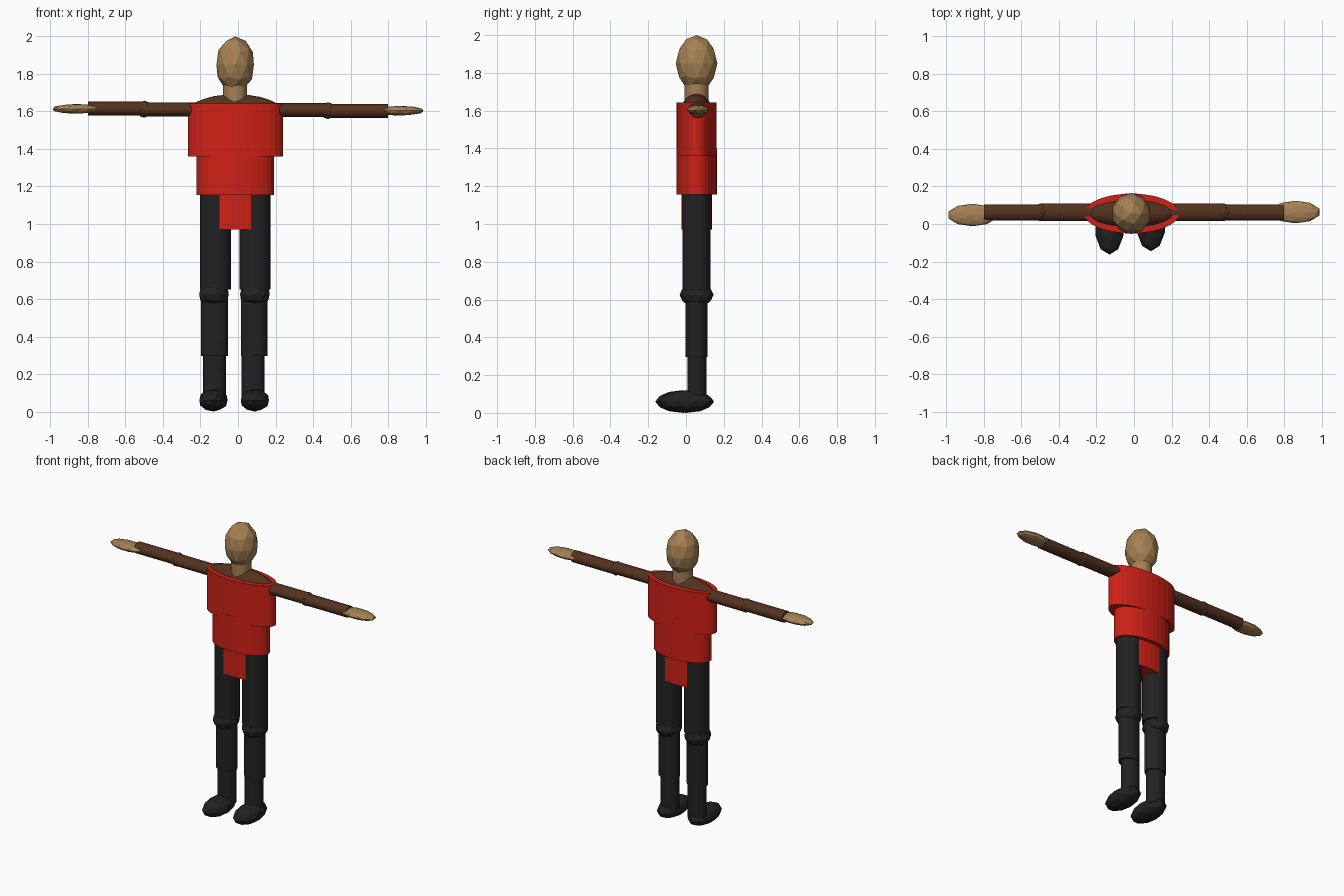
import bpy
from math import pi

if "Cube" in bpy.data.objects:
    bpy.data.objects.remove(bpy.data.objects["Cube"])


def material(name, rgb):
    m = bpy.data.materials.new(name)
    m.diffuse_color = (*rgb, 1)
    m.use_nodes = True
    m.node_tree.nodes["Principled BSDF"].inputs["Base Color"].default_value = m.diffuse_color
    return m


RED = material("red_cloth", (0.62, 0.015, 0.008))
BROWN = material("brown_cloth", (0.09, 0.032, 0.014))
SKIN = material("tan_skin", (0.38, 0.22, 0.085))
BLACK = material("black_cloth", (0.016, 0.016, 0.017))


def finish(name, mat, scale):
    ob = bpy.context.object
    ob.name = name
    ob.scale = scale
    ob.data.materials.append(mat)
    return ob


def ball(name, mat, centre, radii, detail=2):
    """Faceted ellipsoid."""
    bpy.ops.mesh.primitive_ico_sphere_add(subdivisions=detail, radius=1, location=centre)
    return finish(name, mat, radii)


def column(name, mat, x, y, z0, z1, rx, ry):
    """Upright elliptical cylinder."""
    bpy.ops.mesh.primitive_cylinder_add(vertices=32, radius=1, depth=1,
                                        location=(x, y, (z0 + z1) / 2))
    return finish(name, mat, (rx, ry, z1 - z0))


def sleeve(name, mat, x0, x1, y, z, ry, rz):
    """Elliptical cylinder lying along x."""
    bpy.ops.mesh.primitive_cylinder_add(vertices=32, radius=1, depth=1,
                                        location=((x0 + x1) / 2, y, z),
                                        rotation=(0, pi / 2, 0))
    return finish(name, mat, (rz, ry, abs(x1 - x0)))


# Head, neck and shoulders
ball("head", SKIN, (-0.015, 0.056, 1.85), (0.105, 0.11, 0.15))
column("neck", SKIN, -0.015, 0.056, 1.62, 1.76, 0.064, 0.064)
ball("shoulders", BROWN, (-0.015, 0.056, 1.60), (0.25, 0.08, 0.092), 3)

# Tunic in three tiers
column("chest", RED, -0.013, 0.056, 1.36, 1.642, 0.253, 0.106)
column("waist", RED, -0.015, 0.056, 1.155, 1.40, 0.206, 0.107)
column("hips", RED, -0.015, 0.056, 0.97, 1.18, 0.187, 0.081)

# Arms: side, elbow x, height of upper arm / forearm / hand, hand y
for side, s, elbow, z_up, z_low, z_hand, y_hand in (
        ("left", -1, -0.50, 1.61, 1.615, 1.614, 0.048),
        ("right", 1, 0.48, 1.607, 1.602, 1.604, 0.064)):
    sleeve(side + "_upper_arm", BROWN, s * 0.12, elbow, 0.062, z_up, 0.047, 0.037)
    ball(side + "_elbow", BROWN, (elbow, 0.062, (z_up + z_low) / 2), (0.04, 0.047, 0.045))
    sleeve(side + "_forearm", BROWN, elbow, s * 0.80, 0.062, z_low, 0.043, 0.037)
    ball(side + "_hand", SKIN, (s * 0.862, y_hand, z_hand), (0.133, 0.06, 0.026))

# Legs: side, x of thigh / knee / calf / ankle / foot, foot y
for side, thigh, knee, calf, ankle, foot, y_foot in (
        ("left", -0.12, -0.128, -0.125, -0.125, -0.131, -0.016),
        ("right", 0.09, 0.09, 0.087, 0.08, 0.09, 0.002)):
    column(side + "_thigh", BLACK, thigh, 0.056, 0.65, 1.18, 0.082, 0.075)
    ball(side + "_knee", BLACK, (knee, 0.056, 0.625), (0.083, 0.09, 0.065))
    column(side + "_calf", BLACK, calf, 0.056, 0.295, 0.63, 0.071, 0.058)
    column(side + "_ankle", BLACK, ankle, 0.058, 0.06, 0.31, 0.062, 0.051)
    ball(side + "_foot", BLACK, (foot, y_foot, 0.06), (0.079, 0.147, 0.06))
